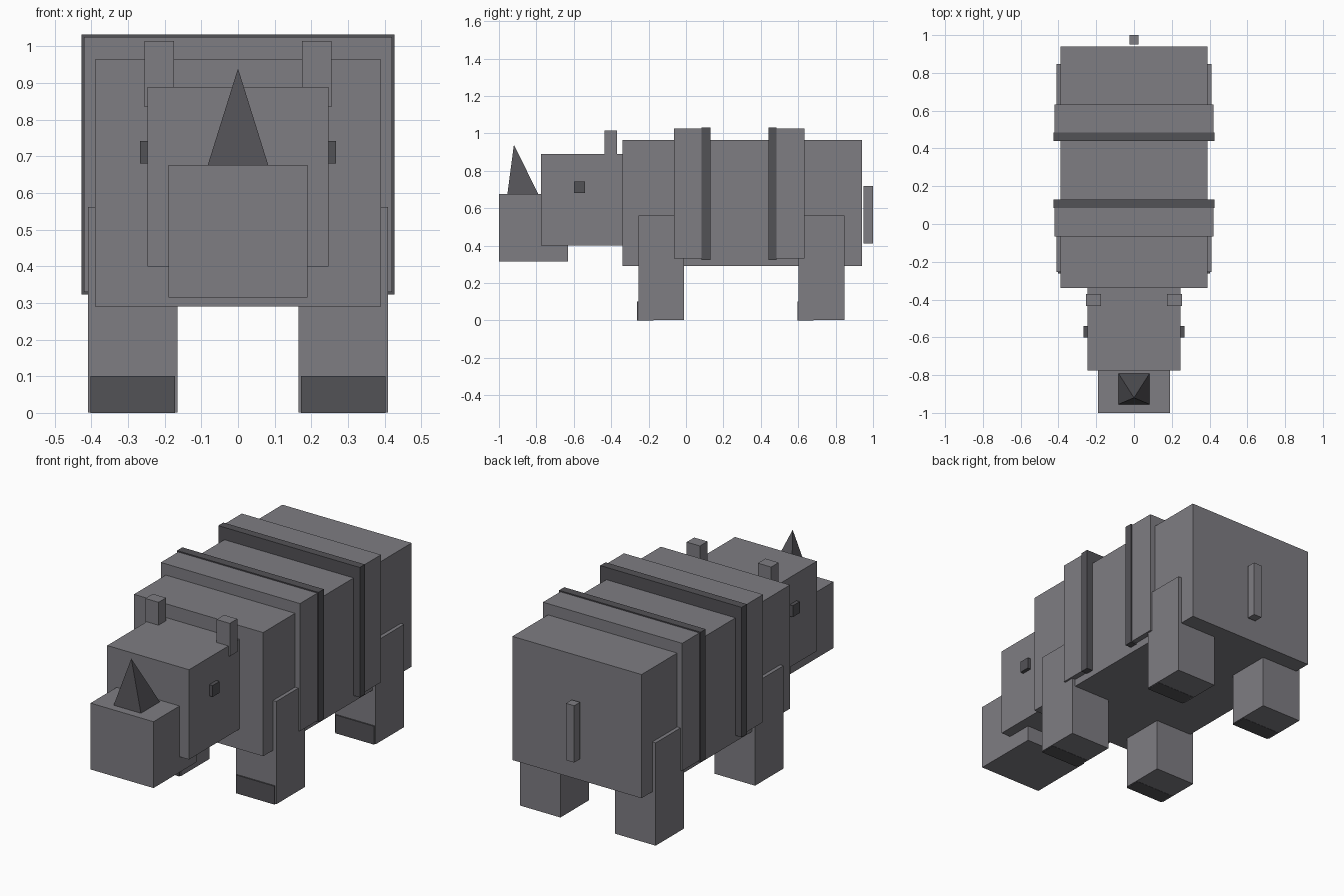
import bpy
import bmesh

if "Cube" in bpy.data.objects:
    bpy.data.objects.remove(bpy.data.objects["Cube"], do_unlink=True)


def make_material(name, rgb):
    mat = bpy.data.materials.new(name)
    mat.use_nodes = True
    colour = (*rgb, 1.0)
    mat.diffuse_color = colour
    mat.node_tree.nodes["Principled BSDF"].inputs["Base Color"].default_value = colour
    return mat


hide = make_material("hide_grey", (0.21, 0.205, 0.225))
dark = make_material("dark_grey", (0.086, 0.084, 0.094))


def box(name, x, y, z, mat):
    """Axis-aligned box from (low, high) ranges."""
    bm = bmesh.new()
    bmesh.ops.create_cube(bm, size=1)
    for v in bm.verts:
        for i, (low, high) in enumerate((x, y, z)):
            v.co[i] = high if v.co[i] > 0 else low
    return finish(name, bm, mat)


def finish(name, bm, mat):
    bmesh.ops.recalc_face_normals(bm, faces=bm.faces)
    mesh = bpy.data.meshes.new(name)
    bm.to_mesh(mesh)
    bm.free()
    mesh.materials.append(mat)
    obj = bpy.data.objects.new(name, mesh)
    bpy.context.collection.objects.link(obj)
    return obj


def centred(name, half, y, z, mat):
    return box(name, (-half, half), y, z, mat)


def pair(name, x, y, z, mat):
    box("left_" + name, x, y, z, mat)
    box("right_" + name, (-x[1], -x[0]), y, z, mat)


# Trunk, head, snout and tail
centred("body", 0.39, (-0.34, 0.94), (0.29, 0.965), hide)
centred("head", 0.247, (-0.775, -0.33), (0.4, 0.89), hide)
centred("snout", 0.19, (-1.0, -0.63), (0.315, 0.677), hide)
centred("tail", 0.025, (0.95, 1.0), (0.41, 0.72), hide)

# Hide plates over the shoulders and hips, each edged by a dark fold
centred("shoulder_plate", 0.42, (-0.065, 0.084), (0.33, 1.026), hide)
centred("shoulder_fold", 0.427, (0.084, 0.13), (0.323, 1.032), dark)
centred("hip_fold", 0.427, (0.44, 0.484), (0.323, 1.032), dark)
centred("hip_plate", 0.42, (0.484, 0.633), (0.33, 1.026), hide)

# Ears and eyes
pair("ear", (0.175, 0.255), (-0.435, -0.37), (0.835, 1.015), hide)
pair("eye", (0.235, 0.267), (-0.6, -0.54), (0.68, 0.742), dark)

# Legs with dark toes
for place, front in (("front", -0.255), ("rear", 0.602)):
    pair(place + "_leg", (0.165, 0.41), (front, front + 0.245), (0.001, 0.562), hide)
    pair(place + "_toes", (0.172, 0.403), (front - 0.007, front + 0.08), (0, 0.1), dark)

# Four-sided horn with its tip leaning forward
bm = bmesh.new()
base = [bm.verts.new((sx * 0.083, y, 0.675))
        for sx, y in ((-1, -0.955), (1, -0.955), (1, -0.79), (-1, -0.79))]
tip = bm.verts.new((0, -0.92, 0.94))
bm.faces.new(base)
for i in range(4):
    bm.faces.new((base[i], base[(i + 1) % 4], tip))
finish("horn", bm, dark)
